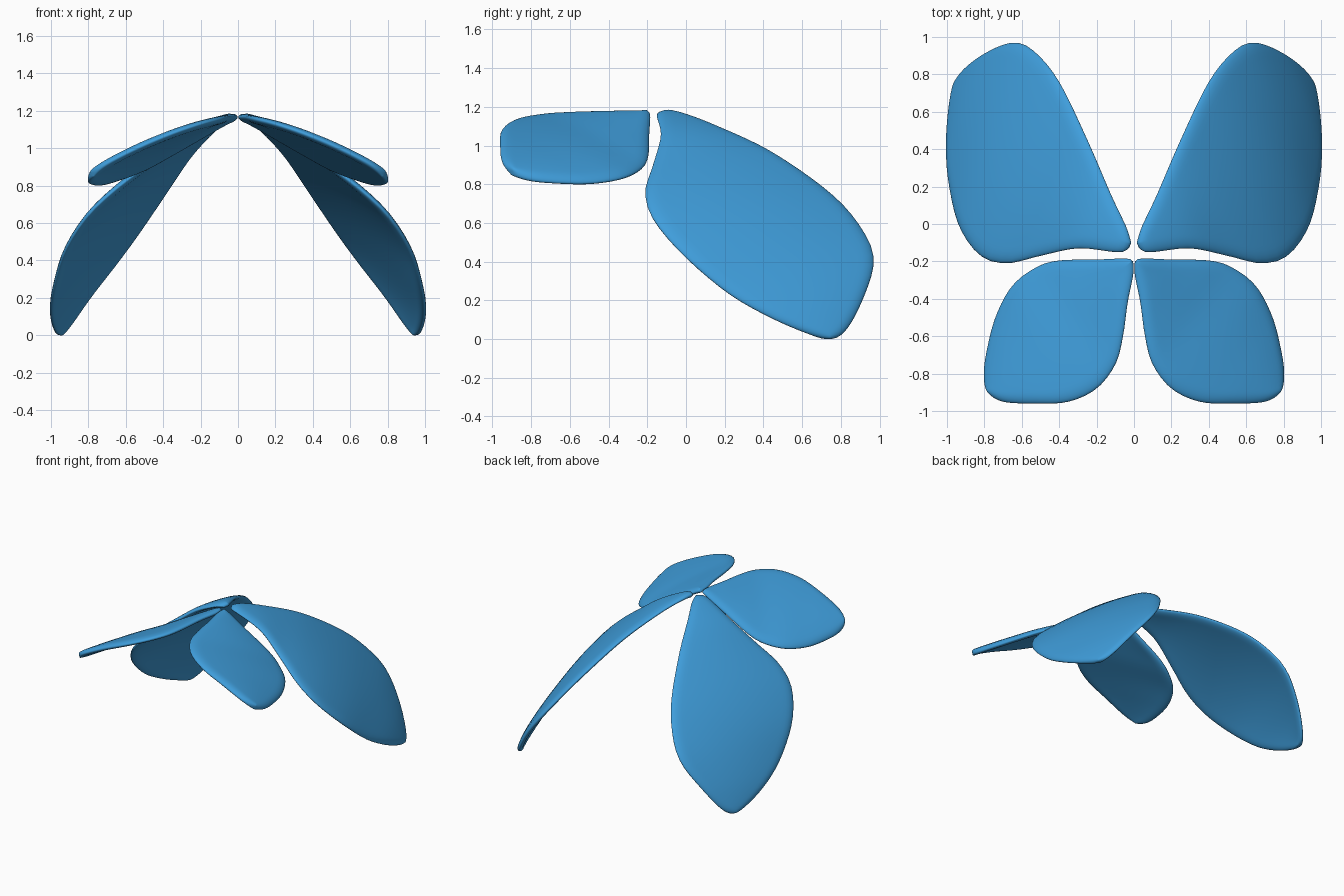
import bpy
import bmesh
import math
from mathutils import Vector

if "Cube" in bpy.data.objects:
    bpy.data.objects.remove(bpy.data.objects["Cube"], do_unlink=True)

ROWS, COLS = 44, 28

# Single blue colour
blue = bpy.data.materials.new("wing_blue")
blue.use_nodes = True
blue.diffuse_color = (0.05, 0.34, 0.71, 1)
shader = next(n for n in blue.node_tree.nodes if n.type == "BSDF_PRINCIPLED")
shader.inputs["Base Color"].default_value = blue.diffuse_color
shader.inputs["Roughness"].default_value = 0.6


def catmull(a, b, c, d, t):
    return 0.5 * (2 * b + (c - a) * t + (2 * a - 5 * b + 4 * c - d) * t * t
                  + (3 * b - a - 3 * c + d) * t ** 3)


def edge_curve(outline, first, last):
    """Smooth rim from one outline point to another, evenly resampled with dense ends."""
    pts, n = [Vector(p) for p in outline], len(outline)
    step = 1 if last > first else -1
    path = []
    for i in range(first, last, step):
        a, b, c, d = (pts[(i + k * step) % n] for k in (-1, 0, 1, 2))
        path += [catmull(a, b, c, d, j / 12) for j in range(12)]
    path.append(pts[last % n])
    lengths = [0]
    for p, q in zip(path, path[1:]):
        lengths.append(lengths[-1] + (q - p).length)
    samples, k = [], 0
    for r in range(ROWS + 1):
        goal = lengths[-1] * (1 - math.cos(math.pi * r / ROWS)) / 2
        while k < len(path) - 2 and lengths[k + 1] < goal:
            k += 1
        f = (goal - lengths[k]) / max(lengths[k + 1] - lengths[k], 1e-9)
        samples.append(path[k].lerp(path[k + 1], min(f, 1)))
    return samples


def make_wing(name, outline, tip, thickness, bulge, side):
    """Loft between the two rims, arch it, and give it a rounded thickness."""
    outline = [(x * side, y, z) for x, y, z in outline]
    rim_a = edge_curve(outline, 0, tip)
    rim_b = edge_curve(outline, len(outline), tip)
    bm = bmesh.new()
    grid, info = [], {}
    for r, (p, q) in enumerate(zip(rim_a, rim_b)):
        row, width = [], (q - p).length
        for c in range(COLS + 1):
            s = (1 - math.cos(math.pi * c / COLS)) / 2
            if r in (0, ROWS):
                v = row[0] if row else bm.verts.new(p)
            else:
                v = bm.verts.new(p.lerp(q, s))
            info[v] = (min(s, 1 - s) * width, 4 * s * (1 - s) * width)
            row.append(v)
        grid.append(row)

    def skin(rows, flip):
        for r0, r1 in zip(rows, rows[1:]):
            for c in range(COLS):
                loop = list(dict.fromkeys((r0[c], r0[c + 1], r1[c + 1], r1[c])))
                bm.faces.new(loop[::-1] if flip else loop)

    skin(grid, False)
    bm.normal_update()
    up = {v: v.normal * (1 if v.normal.z > 0 else -1) for v in info}
    # Underside shares the rim vertices with the top
    under = []
    copies = {}
    for r, row in enumerate(grid):
        new_row = []
        for c, v in enumerate(row):
            if r in (0, ROWS) or c in (0, COLS):
                new_row.append(v)
                continue
            d, arch = info[v]
            inset = 1 - min(d / 0.07, 1)
            half = thickness / 2 * math.sqrt(1 - inset * inset)
            centre = v.co + up[v] * bulge * arch
            copies[v] = bm.verts.new(centre - up[v] * half)
            v.co = centre + up[v] * half
            new_row.append(copies[v])
        under.append(new_row)
    skin(under, True)
    bmesh.ops.recalc_face_normals(bm, faces=bm.faces[:])
    for face in bm.faces:
        face.smooth = True
    mesh = bpy.data.meshes.new(name)
    bm.to_mesh(mesh)
    bm.free()
    mesh.materials.append(blue)
    obj = bpy.data.objects.new(name, mesh)
    bpy.context.collection.objects.link(obj)
    return obj


# Long drooping wing: root, inner edge, tip, outer edge
long_wing = [
    (.02, -.1, 1.16), (.04, -.02, 1.16), (.12, .15, 1.1), (.25, .45, .96),
    (.4, .76, .74), (.53, .92, .55), (.64, .97, .4), (.78, .92, .22),
    (.9, .83, .05), (.95, .74, 0), (.985, .6, .04), (1, .4, .13),
    (.985, .2, .25), (.93, -.02, .44), (.82, -.17, .62), (.68, -.21, .76),
    (.5, -.17, .9), (.3, -.13, 1.05), (.1, -.15, 1.15), (.04, -.14, 1.16)]

# Short wing: root, inner edge, tip, outer edge
short_wing = [
    (.01, -.2, 1.17), (.005, -.27, 1.17), (.035, -.42, 1.17), (.06, -.6, 1.165),
    (.1, -.75, 1.155), (.2, -.88, 1.13), (.35, -.95, 1.08), (.52, -.96, 1.01),
    (.7, -.95, .92), (.78, -.9, .86), (.8, -.82, .825), (.79, -.7, .81),
    (.74, -.5, .805), (.65, -.33, .83), (.52, -.23, .88), (.4, -.195, .945),
    (.2, -.19, 1.06), (.05, -.185, 1.15)]

for label, side in (("left", 1), ("right", -1)):
    make_wing(label + "_long_wing", long_wing, 9, 0.04, 0.03, side)
    make_wing(label + "_short_wing", short_wing, 9, 0.045, 0.04, side)
